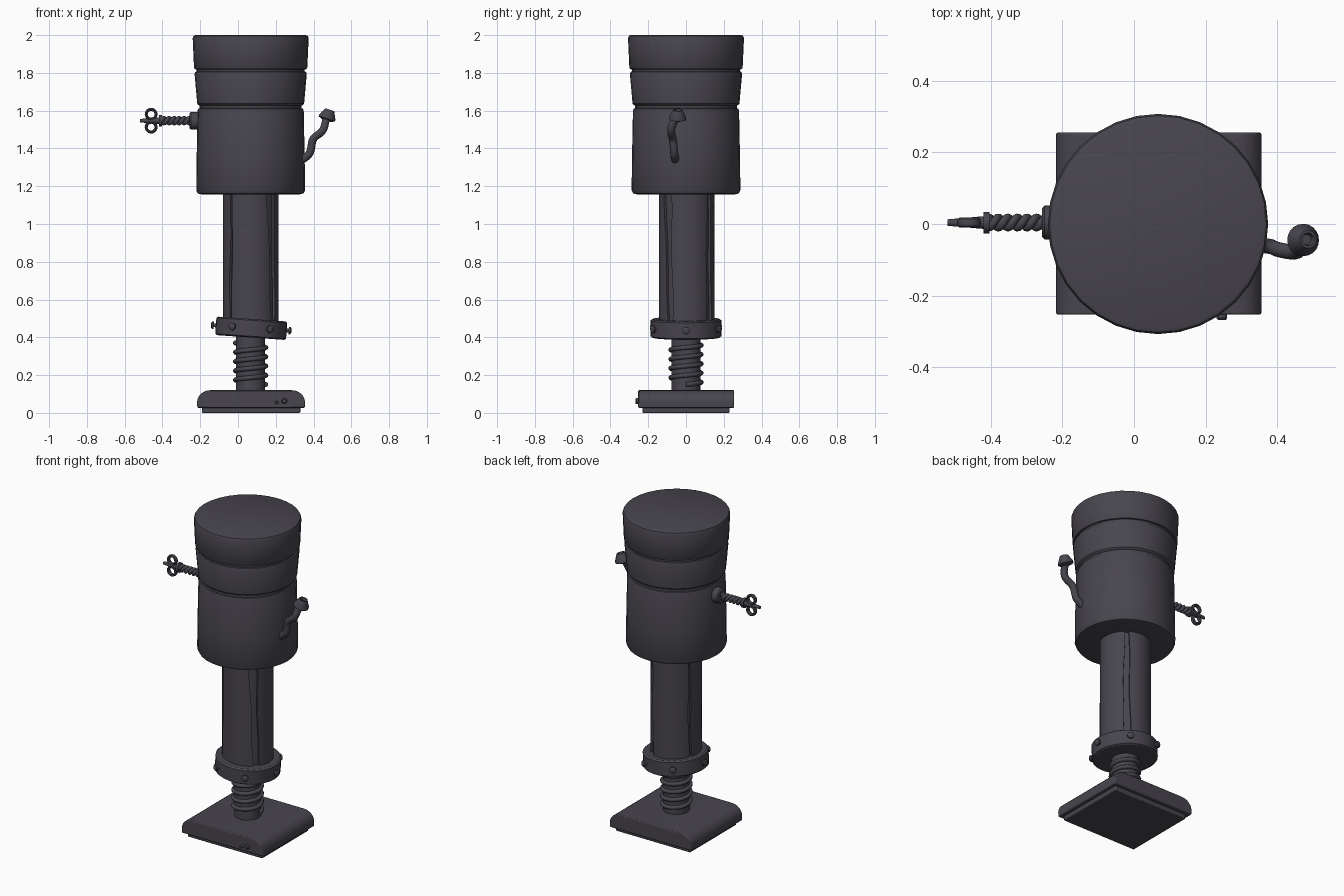
import bpy, bmesh
from math import sin, cos, pi, radians
from mathutils import Vector

if "Cube" in bpy.data.objects:
    bpy.data.objects.remove(bpy.data.objects["Cube"])

CX = 0.067
mat = bpy.data.materials.new("dark_grey")
mat.diffuse_color = (0.065, 0.06, 0.075, 1)
mat.use_nodes = True
mat.node_tree.nodes["Principled BSDF"].inputs["Base Color"].default_value = mat.diffuse_color


def add(name, bm, smooth=True):
    bmesh.ops.recalc_face_normals(bm, faces=bm.faces)
    me = bpy.data.meshes.new(name)
    bm.to_mesh(me)
    bm.free()
    me.materials.append(mat)
    ob = bpy.data.objects.new(name, me)
    bpy.context.collection.objects.link(ob)
    if smooth:
        bpy.ops.object.select_all(action='DESELECT')
        ob.select_set(True)
        bpy.context.view_layer.objects.active = ob
        bpy.ops.object.shade_smooth_by_angle(angle=radians(35))
    return ob


def loft(bm, rings, caps=True):
    vs = [[bm.verts.new(p) for p in r] for r in rings]
    n = len(vs[0])
    for a, b in zip(vs, vs[1:]):
        for i in range(n):
            bm.faces.new((a[i], a[(i + 1) % n], b[(i + 1) % n], b[i]))
    if caps:
        bm.faces.new(vs[0][::-1])
        bm.faces.new(vs[-1])


# Solid of revolution: profile of (radius, height) along an axis from origin
def lathe(name, profile, origin, axis=(0, 0, 1), sides=32, bm=None):
    own = bm is None
    bm = bm or bmesh.new()
    q = Vector((0, 0, 1)).rotation_difference(Vector(axis).normalized())
    o = Vector(origin)
    loft(bm, [[o + q @ Vector((r * cos(2 * pi * i / sides), r * sin(2 * pi * i / sides), h))
               for i in range(sides)] for r, h in profile])
    return add(name, bm) if own else None


# Round tube along a path
def tube(name, pts, radius, res=3, kind='POLY'):
    cu = bpy.data.curves.new(name, 'CURVE')
    cu.dimensions = '3D'
    cu.bevel_depth, cu.bevel_resolution, cu.use_fill_caps = radius, res, True
    sp = cu.splines.new(kind)
    sp.points.add(len(pts) - 1)
    for p, c in zip(sp.points, pts):
        p.co = (*c, 1)
    if kind == 'NURBS':
        sp.order_u, sp.use_endpoint_u, sp.resolution_u = 3, True, 4
    sp.use_smooth = True
    cu.materials.append(mat)
    ob = bpy.data.objects.new(name, cu)
    bpy.context.collection.objects.link(ob)


def slab(name, outline, y0, y1):
    bm = bmesh.new()
    loft(bm, [[(x, y, z) for x, z in outline] for y in (y0, y1)])
    ob = add(name, bm)
    b = ob.modifiers.new("bevel", 'BEVEL')
    b.width, b.segments, b.limit_method = 0.005, 2, 'ANGLE'


# Foot: rounded on its left and right top edges, with a sole plate
arc = lambda cx, a0: [(cx + 0.07 * cos(radians(a0 + t)), 0.055 + 0.065 * sin(radians(a0 + t)))
                      for t in range(0, 91, 15)]
slab("foot", [(-0.215, 0.027), (0.353, 0.027)] + arc(0.285, 0) + arc(-0.147, 90), -0.253, 0.255)
slab("sole_plate", [(-0.19, 0), (0.33, 0), (0.33, 0.035), (-0.19, 0.035)], -0.23, 0.23)
for x, z, r in ((0.205, 0.055, 0.009), (0.245, 0.063, 0.015)):
    lathe("foot_bolt", [(r, -0.01), (r, 0.01), (r * 0.7, 0.016)], (x, -0.252, z), (0, -1, 0), 12)

# Ankle screw with its spiral thread
lathe("ankle_shaft", [(0.077, 0.1), (0.077, 0.45)], (CX, 0, 0))
N = 24
tube("ankle_thread", [(CX + 0.081 * cos(2 * pi * i / N), 0.081 * sin(2 * pi * i / N),
                       0.15 + 0.049 * i / N) for i in range(int(4.6 * N))], 0.0125)

# Tilted ankle collar with six bolts
tilt = Vector((0.07, 0, 1)).normalized()
lathe("ankle_collar", [(0.178, -0.049), (0.188, -0.042), (0.188, 0.042), (0.178, 0.049)],
      (CX + 0.003, 0, 0.448), tilt)
for k in range(6):
    a = k * pi / 3
    d = Vector((cos(a), sin(a), -0.07 * cos(a)))
    lathe("collar_bolt", [(0.01, 0), (0.01, 0.03), (0.02, 0.03), (0.02, 0.039), (0.011, 0.045)],
          Vector((CX + 0.003, 0, 0.45)) + d * 0.168, d, 12)

# Shin: inner tube wrapped by uneven plates with open seams
lathe("shin_core", [(0.134, 0.46), (0.134, 1.2)], (CX, 0.003, 0))
seams = [(-42, -30, -54, -34), (45, 62, 48, 58), (155, 162, 153, 158), (221, 227, 224, 229)]
for k, s in enumerate(seams):
    nxt = seams[(k + 1) % 4]
    turn = 360 if k == 3 else 0
    bm, rings, n = bmesh.new(), [], 14
    for j in range(9):
        t = j / 8
        w = 1.5 * sin(t * 9 + k)
        a0 = s[1] * (1 - t) + s[3] * t + w
        a1 = nxt[0] * (1 - t) + nxt[2] * t + turn + w
        angs = [radians(a0 + (a1 - a0) * i / n) for i in range(n + 1)]
        rings.append([(CX + r * cos(a), 0.003 + r * sin(a), 0.485 + 0.7 * t)
                      for r, seq in ((0.147, angs), (0.13, angs[::-1])) for a in seq])
    loft(bm, rings)
    add("shin_plate", bm)

# Thigh drum with two grooves, flaring towards the top
lathe("thigh", [(0.26, 1.157), (0.28, 1.162), (0.288, 1.178), (0.286, 1.35), (0.281, 1.6),
                (0.277, 1.61), (0.270, 1.613), (0.270, 1.627), (0.277, 1.63), (0.283, 1.637),
                (0.297, 1.795), (0.293, 1.805), (0.286, 1.808), (0.286, 1.818),
                (0.295, 1.82), (0.300, 1.828), (0.307, 1.985), (0.302, 1.996), (0.292, 2.0)],
      (CX, 0, 0))

# Winding key on the left: socket, twisted rod, flange, tapered blade, two loops
KZ, KY = 1.547, 0.004
lathe("key_socket", [(0.047, 0), (0.047, 0.037), (0.04, 0.044)], (-0.212, KY, KZ), (-1, 0, 0), 20)
lathe("key_rod", [(0.015, 0), (0.015, 0.18)], (-0.24, KY, KZ), (-1, 0, 0), 12)
for s in (0, pi):
    tube("key_twist", [(-0.245 - 0.16 * i / 60, KY + 0.014 * cos(s + i * pi / 10),
                        KZ + 0.014 * sin(s + i * pi / 10)) for i in range(61)], 0.011)
lathe("key_flange", [(0.03, 0), (0.03, 0.016)], (-0.403, KY, KZ), (-1, 0, 0), 16)
lathe("key_blade", [(0.018, 0), (0.009, 0.105)], (-0.415, KY, KZ), (-1, 0, 0), 12)
for s in (-1, 1):
    bm = bmesh.new()
    c = Vector((-0.46, KY, KZ + s * 0.034))
    rings = []
    for i in range(21):
        a = 2 * pi * i / 20
        d = Vector((cos(a), 0, sin(a)))
        rings.append([c + d * (0.026 + 0.008 * cos(b)) + Vector((0, 0.014 * sin(b), 0))
                      for b in (k * pi / 4 for k in range(8))])
    loft(bm, rings, caps=False)
    bmesh.ops.remove_doubles(bm, verts=bm.verts, dist=0.0005)
    add("key_loop", bm)

# Crooked lever on the right with a hollow flared knob
tube("lever", [(0.33, -0.055, 1.335), (0.375, -0.062, 1.36), (0.388, -0.064, 1.40),
               (0.394, -0.07, 1.455), (0.445, -0.08, 1.485), (0.462, -0.075, 1.525),
               (0.468, -0.05, 1.57)], 0.021, kind='NURBS')
lathe("lever_knob", [(0.025, -0.008), (0.045, 0), (0.045, 0.01), (0.027, 0.046), (0.025, 0.051),
                     (0.018, 0.051), (0.014, 0.035)], (0.47, -0.045, 1.556), (0.33, 0.05, 1), 20)
